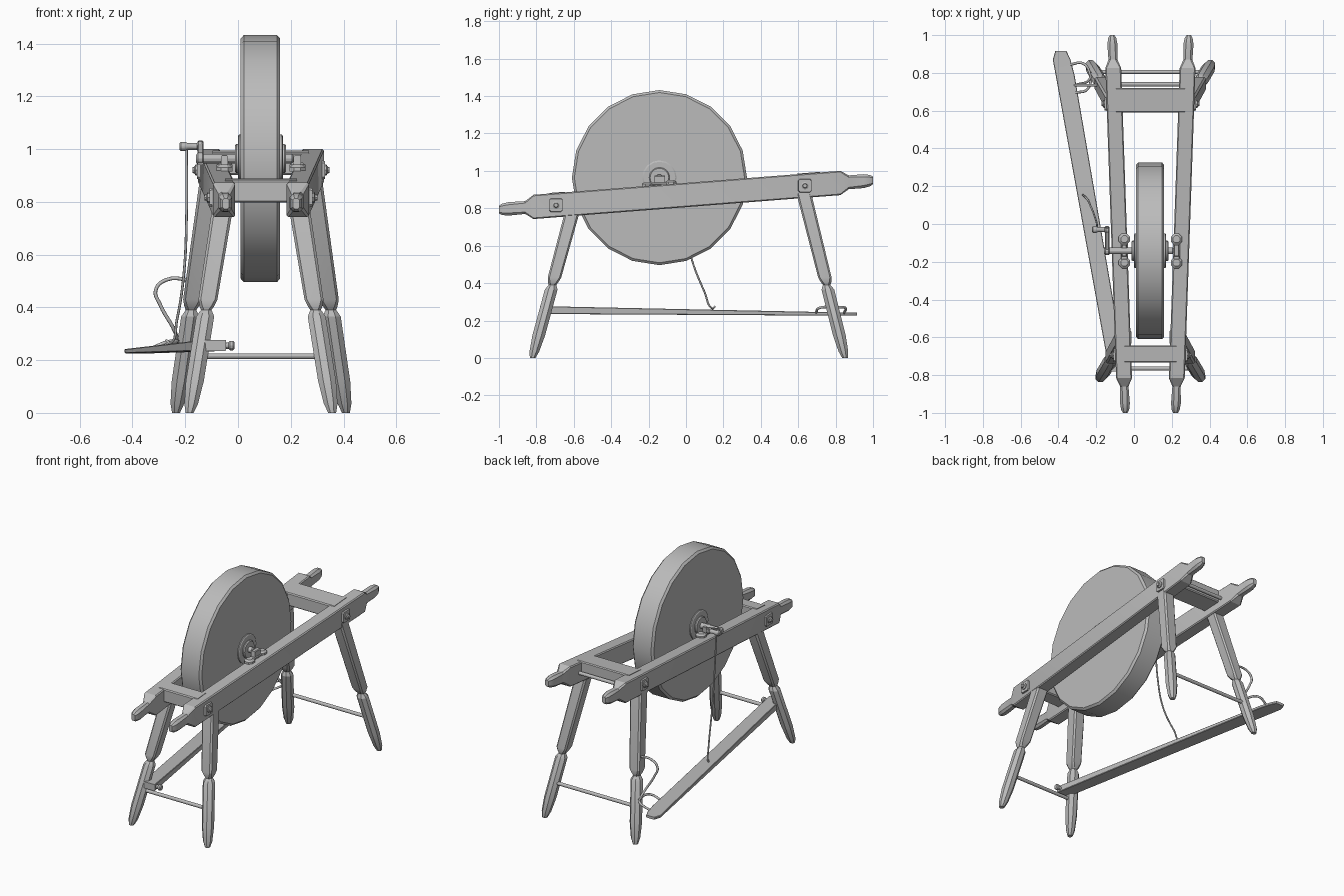
import bpy, bmesh, math
from mathutils import Vector

if "Cube" in bpy.data.objects:
    bpy.data.objects.remove(bpy.data.objects["Cube"], do_unlink=True)

grey = bpy.data.materials.new("plain_grey")
grey.use_nodes = True
COLOUR = (0.5, 0.5, 0.5, 1)
grey.diffuse_color = COLOUR
grey.node_tree.nodes["Principled BSDF"].inputs["Base Color"].default_value = COLOUR

MID = 0.087   # x of the frame's plane of symmetry


def finish(name, bm):
    bmesh.ops.recalc_face_normals(bm, faces=bm.faces)
    mesh = bpy.data.meshes.new(name)
    bm.to_mesh(mesh)
    bm.free()
    mesh.polygons.foreach_set("use_smooth", [True] * len(mesh.polygons))
    mesh.set_sharp_from_angle(angle=math.radians(28))
    mesh.materials.append(grey)
    obj = bpy.data.objects.new(name, mesh)
    bpy.context.collection.objects.link(obj)
    return obj


def skin(name, rings):
    """Join rings of equal length into a capped solid."""
    bm = bmesh.new()
    rows = [[bm.verts.new(p) for p in ring] for ring in rings]
    n = len(rows[0])
    for a, b in zip(rows, rows[1:]):
        for i in range(n):
            j = (i + 1) % n
            bm.faces.new((a[i], a[j], b[j], b[i]))
    bm.faces.new(rows[0][::-1])
    bm.faces.new(rows[-1])
    return finish(name, bm)


def bar(name, stations, u, v):
    """Solid through (centre, half u, half v, chamfer) stations."""
    u, v = Vector(u), Vector(v)
    rings = []
    for centre, a, b, c in stations:
        flat = [(a, c - b), (a, b - c), (a - c, b), (c - a, b),
                (-a, b - c), (-a, c - b), (c - a, -b), (a - c, -b)]
        rings.append([Vector(centre) + u * p + v * q for p, q in flat])
    return skin(name, rings)


def lathe(name, profile, y, z, sides=12):
    """Turn an (x, radius) profile around an x-parallel axis."""
    turns = [2 * math.pi * i / sides for i in range(sides)]
    return skin(name, [[(x, y + r * math.sin(t), z + r * math.cos(t))
                        for t in turns] for x, r in profile])


def rod(name, x0, x1, r, y, z):
    e = r * 0.3
    return lathe(name, [(x0, r - e), (x0 + e, r), (x1 - e, r), (x1, r - e)], y, z)


def wire(name, points, r):
    curve = bpy.data.curves.new(name, "CURVE")
    curve.dimensions = "3D"
    curve.bevel_depth = r
    curve.bevel_resolution = 2
    curve.resolution_u = 6
    curve.use_fill_caps = True
    spline = curve.splines.new("BEZIER")
    spline.bezier_points.add(len(points) - 1)
    for bp, p in zip(spline.bezier_points, points):
        bp.co = p
        bp.handle_left_type = bp.handle_right_type = "AUTO"
    curve.materials.append(grey)
    obj = bpy.data.objects.new(name, curve)
    bpy.context.collection.objects.link(obj)


def spread(y):      # half distance between the beams
    return 0.168 + 0.0348 * y


def height(y):      # height of the beam centre line
    return 0.871 + 0.078 * y


# Grinding wheel with hub plates and axle
WY, WZ = -0.142, 0.964
lathe("wheel", [(0.01, 0.455), (0.022, 0.468), (0.148, 0.468), (0.16, 0.455)], WY, WZ, 20)
lathe("hub_plate", [(0.0, 0.085), (0.004, 0.092), (0.166, 0.092), (0.17, 0.085)], WY, WZ, 16)
lathe("hub_collar", [(-0.012, 0.05), (-0.006, 0.055), (0.176, 0.055), (0.182, 0.05)], WY, WZ, 16)
rod("axle", -0.16, 0.21, 0.018, WY, WZ)

for side, label in ((-1, "right"), (1, "left")):
    # Long beams with narrowed hand grips
    stations = []
    for y, a, b, c in ((-1, .012, .02, .006), (-.985, .021, .03, .012), (-.95, .026, .036, .014),
                       (-.86, .022, .034, .01), (-.815, .042, .065, .006),
                       (.825, .042, .065, .006), (.87, .024, .037, .01),
                       (.95, .027, .037, .014), (.985, .021, .03, .012), (1, .012, .02, .006)):
        stations.append(((MID + side * spread(y), y, height(y)), a, b, c))
    bar(label + "_beam", stations, (1, 0, 0), (0, 0, 1))

    # Legs: square above, turned below a narrow neck
    for end, top, foot in (("front", (.14, -.60, .81), (.27, -.82, 0)),
                           ("back", (.187, .62, .92), (.322, .85, 0))):
        stations = []
        for z, r, k in ((top[2], .04, .25), (.43, .036, .25), (.405, .028, .4), (.39, .02, .586),
                        (.38, .026, .586), (.365, .034, .586), (.12, .034, .586),
                        (.035, .026, .586), (0, .015, .586)):
            p = Vector(foot).lerp(Vector(top), z / top[2])
            stations.append(((MID + side * p.x, p.y, p.z), r, r, r * k))
        bar(f"{end}_{label}_leg", stations, (1, 0, 0), (0, 1, 0))

    # Bolts with square washers on the outer faces
    for end, y in (("front", -0.695), ("back", 0.636)):
        x, z = MID + side * (spread(y) + 0.04), height(y)
        bar(f"{end}_{label}_washer",
            [((x, y, z), .036, .036, .008), ((x + side * .012, y, z), .034, .034, .008)],
            (0, 1, 0), (0, 0, 1))
        lathe(f"{end}_{label}_nut", [(x, .021), (x + side * .018, .021), (x + side * .022, .013),
                                     (x + side * .03, .011)], y, z, 8)

    # Axle bearing: saddle plate, round lobes and a cap
    x = MID + side * (spread(WY) - 0.025)
    for name, y0, y1, w, h in (("saddle", -.22, -.06, .018, .008), ("bearing_cap", -.17, -.114, .014, .022)):
        z = height(WY) + 0.071 + (h if name == "bearing_cap" else 0)
        bar(f"{label}_{name}", [((x, y, z), w, h, .004) for y in (y0, y1)], (1, 0, 0), (0, .078, 1))
    for tag, y in (("front", -.205), ("back", -.08)):
        z = height(y) + 0.06
        bar(f"{label}_{tag}_lobe", [((x, y, z), .03, .03, .0175), ((x, y, z + .016), .03, .03, .0175),
                                   ((x, y, z + .026), .018, .018, .01)], (1, 0, 0), (0, 1, 0))

# Cross bars let into the beam tops
for name, y, hx, hy in (("front_crossbar", -.688, .137, .045), ("back_crossbar", .655, .183, .066)):
    z = height(y) + 0.026
    bar(name, [((MID + s * hx, y, z), hy, .042, .006) for s in (-1, 1)], (0, 1, .078), (0, 0, 1))

# Thin stretchers
rod("front_stretcher", -0.14, 0.315, 0.011, -0.765, 0.215)
rod("back_stretcher", -0.2, 0.375, 0.011, 0.805, 0.215)
rod("back_tie_rod", -0.1, 0.27, 0.011, 0.74, height(0.74))

# Crank arm, end boss and handle
HY, HZ = -0.03, 1.01
bar("crank_arm", [((-.142, WY - .015, WZ - .006), .011, .018, .004),
                  ((-.142, HY + .015, HZ + .006), .011, .016, .004)], (1, 0, 0), (0, 0, 1))
rod("crank_boss", -0.158, -0.128, 0.023, WY, WZ)
rod("handle_boss", -0.155, -0.13, 0.02, HY, HZ)
lathe("crank_handle", [(-.222, .012), (-.217, .017), (-.2, .017), (-.192, .013),
                       (-.16, .013), (-.13, .013)], HY, HZ)

# Treadle plank, thinning toward the back, hinged on the front leg
bar("treadle", [((-.088, -.78, .256), .043, .021, .003), ((-.365, .79, .235), .05, .009, .003),
                ((-.383, .87, .234), .047, .008, .003), ((-.387, .915, .234), .03, .008, .003)],
    (1, 0, 0), (0, 0, 1))
rod("treadle_pin", -0.17, -0.03, 0.012, -0.755, 0.255)
rod("treadle_pin_head", -0.036, -0.014, 0.018, -0.755, 0.255)

# Link wire from crank to treadle, and guide wires at the back leg
wire("link_wire", [(-.195, -.03, 1.01), (-.195, -.01, .75), (-.205, .03, .53),
                   (-.232, .1, .35), (-.255, .14, .265), (-.272, .155, .275)], .005)
wire("guide_wire", [(-.165, .735, .5), (-.27, .735, .505), (-.312, .735, .465),
                    (-.295, .74, .41), (-.24, .76, .31), (-.225, .8, .26)], .007)
wire("guide_loop", [(-.335, .845, .24), (-.27, .85, .268), (-.235, .8, .27),
                    (-.245, .715, .268), (-.31, .695, .24)], .007)
